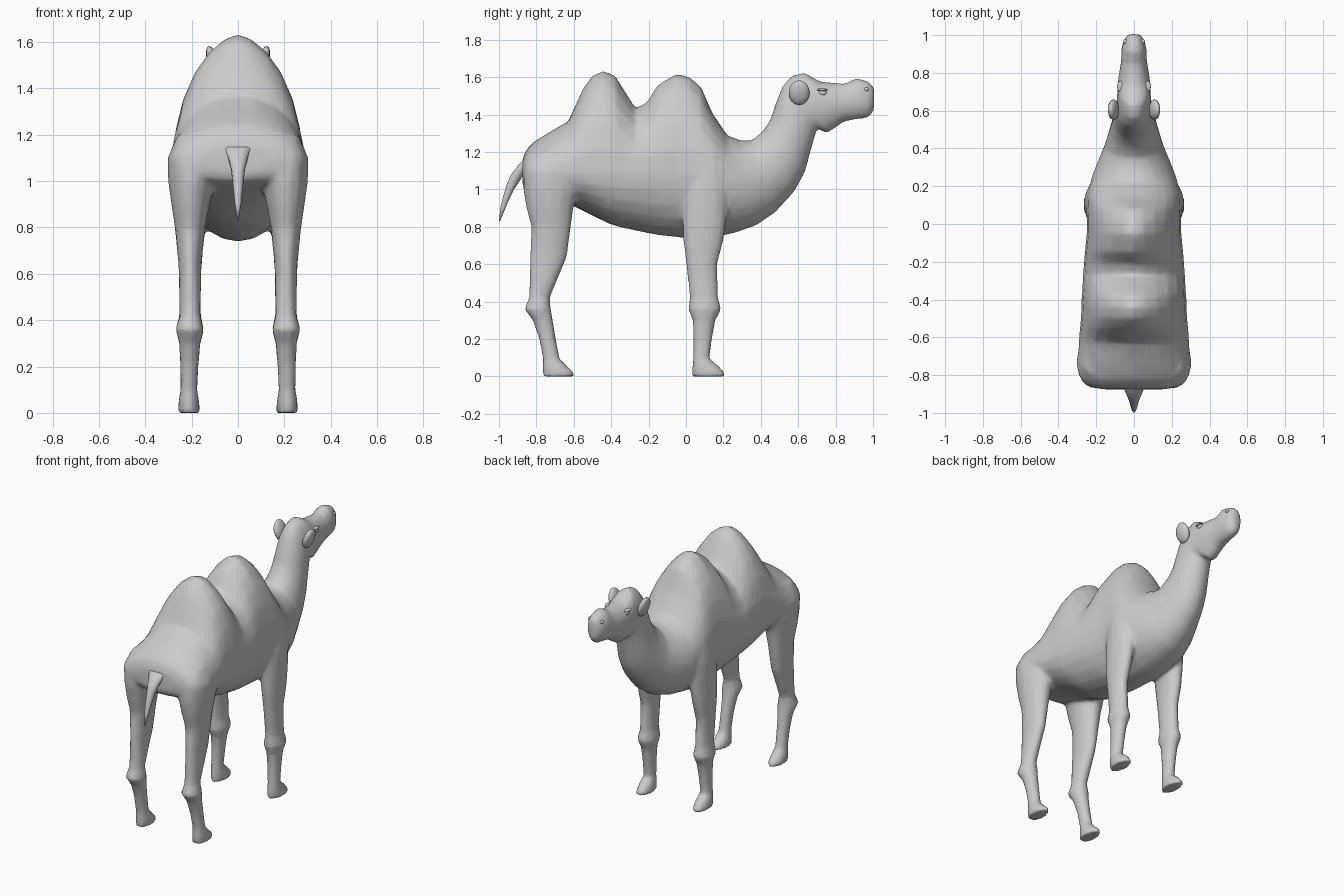
import bpy, bmesh, math
from mathutils import Vector

hide = bpy.data.materials.new("grey_hide")
hide.diffuse_color = (0.6, 0.6, 0.6, 1)


def make(name, bm):
    bmesh.ops.recalc_face_normals(bm, faces=bm.faces)
    me = bpy.data.meshes.new(name)
    bm.to_mesh(me)
    bm.free()
    ob = bpy.data.objects.new(name, me)
    bpy.context.collection.objects.link(ob)
    me.materials.append(hide)
    for p in me.polygons:
        p.use_smooth = True
    return ob


def loft(bm, rings):
    """Skin a closed tube over rings of points."""
    rows = [[bm.verts.new(p) for p in r] for r in rings]
    n = len(rows[0])
    for a, b in zip(rows, rows[1:]):
        for i in range(n):
            j = (i + 1) % n
            bm.faces.new((a[i], a[j], b[j], b[i]))
    bm.faces.new(rows[0])
    bm.faces.new(rows[-1])


# Trunk, humps, neck and head: top y, top z, bottom y, bottom z, half width
TRUNK = [
    (-.875, 1.16, -.875, 1.03, .17), (-.855, 1.21, -.86, 1.00, .25),
    (-.82, 1.25, -.82, .98, .285), (-.74, 1.30, -.74, .96, .298),
    (-.63, 1.365, -.60, .91, .292), (-.55, 1.54, -.53, .875, .285),
    (-.50, 1.61, -.48, .85, .28), (-.44, 1.635, -.42, .82, .28),
    (-.38, 1.61, -.36, .80, .275), (-.27, 1.435, -.27, .78, .27),
    (-.21, 1.465, -.20, .765, .265), (-.15, 1.56, -.14, .755, .26),
    (-.05, 1.62, -.05, .745, .25), (.02, 1.60, .02, .74, .25),
    (.08, 1.55, .08, .74, .252), (.14, 1.41, .16, .745, .248),
    (.22, 1.29, .27, .77, .225), (.29, 1.262, .38, .81, .19),
    (.35, 1.262, .48, .88, .155), (.41, 1.31, .58, .99, .13),
    (.45, 1.37, .635, 1.09, .115), (.48, 1.46, .665, 1.20, .105)]
HEAD = [
    (.515, 1.55, .70, 1.325, .095), (.56, 1.605, .755, 1.30, .09),
    (.63, 1.625, .80, 1.33, .088), (.72, 1.575, .84, 1.36, .082),
    (.85, 1.565, .88, 1.37, .068), (.91, 1.595, .93, 1.378, .068),
    (.97, 1.58, .975, 1.383, .056), (1.005, 1.55, 1.005, 1.42, .032)]


def trunk_ring(yt, zt, yb, zb, w, n=24):
    top, bot = Vector((0, yt, zt)), Vector((0, yb, zb))
    m = (1.08 - zb) / (zt - zb) if yt < .2 else .5   # height of widest point
    peak = 1.2 if zt > 1.42 and yt < .15 else 1.0    # humps come to a ridge
    ring = []
    for i in range(n):
        a = 2 * math.pi * i / n
        c, s = math.cos(a), math.sin(a)
        k = m + (1 - m) * s if s > 0 else m + m * s
        x = math.copysign(abs(c) ** (peak if s > 0 else 1), c) * w
        p = bot.lerp(top, k)
        p.x = x
        ring.append(p)
    return ring


# Legs: height, back y, front y, centre x, half width
HIND = [
    (0, -.768, -.595, .212, .048), (.025, -.768, -.60, .212, .047),
    (.06, -.768, -.64, .212, .044), (.095, -.765, -.675, .212, .037),
    (.20, -.785, -.695, .21, .04), (.30, -.82, -.712, .208, .046),
    (.36, -.865, -.722, .208, .062), (.42, -.84, -.728, .207, .045),
    (.64, -.835, -.635, .207, .05), (.80, -.828, -.615, .207, .066),
    (.90, -.855, -.60, .205, .083), (1.0, -.872, -.57, .202, .10),
    (1.10, -.87, -.60, .195, .11), (1.2, -.82, -.66, .18, .08)]
FORE = [
    (0, .032, .21, .212, .048), (.025, .032, .205, .212, .047),
    (.06, .034, .17, .212, .044), (.095, .038, .125, .212, .037),
    (.20, .038, .14, .21, .04), (.30, .035, .158, .208, .046),
    (.36, .01, .19, .208, .062), (.42, .02, .172, .207, .047),
    (.60, .0, .168, .207, .048), (.72, -.015, .20, .205, .055),
    (.85, -.02, .22, .198, .065), (1.0, -.02, .235, .185, .08),
    (1.12, .02, .22, .17, .08)]


def leg_rings(rows, side, n=14):
    return [[Vector((side * (cx + hw * math.cos(2 * math.pi * i / n)),
                     (y0 + y1) / 2 + (y1 - y0) / 2 * math.sin(2 * math.pi * i / n), z))
             for i in range(n)] for z, y0, y1, cx, hw in rows]


bm = bmesh.new()
loft(bm, [trunk_ring(*r) for r in TRUNK + HEAD])
for side in (-1, 1):
    loft(bm, leg_rings(HIND, side))
    loft(bm, leg_rings(FORE, side))
body = make("body", bm)

# Blend legs and trunk into one skin
mod = body.modifiers.new("blend", 'REMESH')
mod.mode, mod.voxel_size, mod.use_smooth_shade = 'VOXEL', .012, True
mod = body.modifiers.new("soften", 'SMOOTH')
mod.factor, mod.iterations = .5, 6
mod = body.modifiers.new("simplify", 'DECIMATE')
mod.ratio = .12

# Tail: y, z, half width, half depth
bm = bmesh.new()
TAIL = [(-.83, 1.17, .07, .06), (-.87, 1.11, .045, .07), (-.915, 1.05, .03, .045),
        (-.95, .98, .022, .028), (-.975, .91, .015, .018), (-.996, .832, .003, .004)]
loft(bm, [[Vector((w * math.cos(a), y + d * math.sin(a), z + .5 * d * math.sin(a)))
           for a in [math.pi * i / 5 for i in range(10)]] for y, z, w, d in TAIL])
make("tail", bm)


def blob(name, centre, size, tilt=0):
    """Flattened ball, one on each side of the head."""
    for side, label in ((-1, "left"), (1, "right")):
        bm = bmesh.new()
        bmesh.ops.create_uvsphere(bm, u_segments=12, v_segments=8, radius=1)
        for v in bm.verts:
            x, y, z = (c * s for c, s in zip(v.co, size))
            x += tilt * z
            v.co = (side * (x + centre[0]), y + centre[1], z + centre[2])
        make(f"{name}_{label}", bm)


blob("ear", (.108, .605, 1.517), (.026, .056, .066), .25)
blob("eye", (.072, .73, 1.517), (.014, .022, .017))
blob("brow", (.072, .728, 1.532), (.018, .03, .008))
blob("nostril", (.045, .965, 1.535), (.012, .014, .01))
